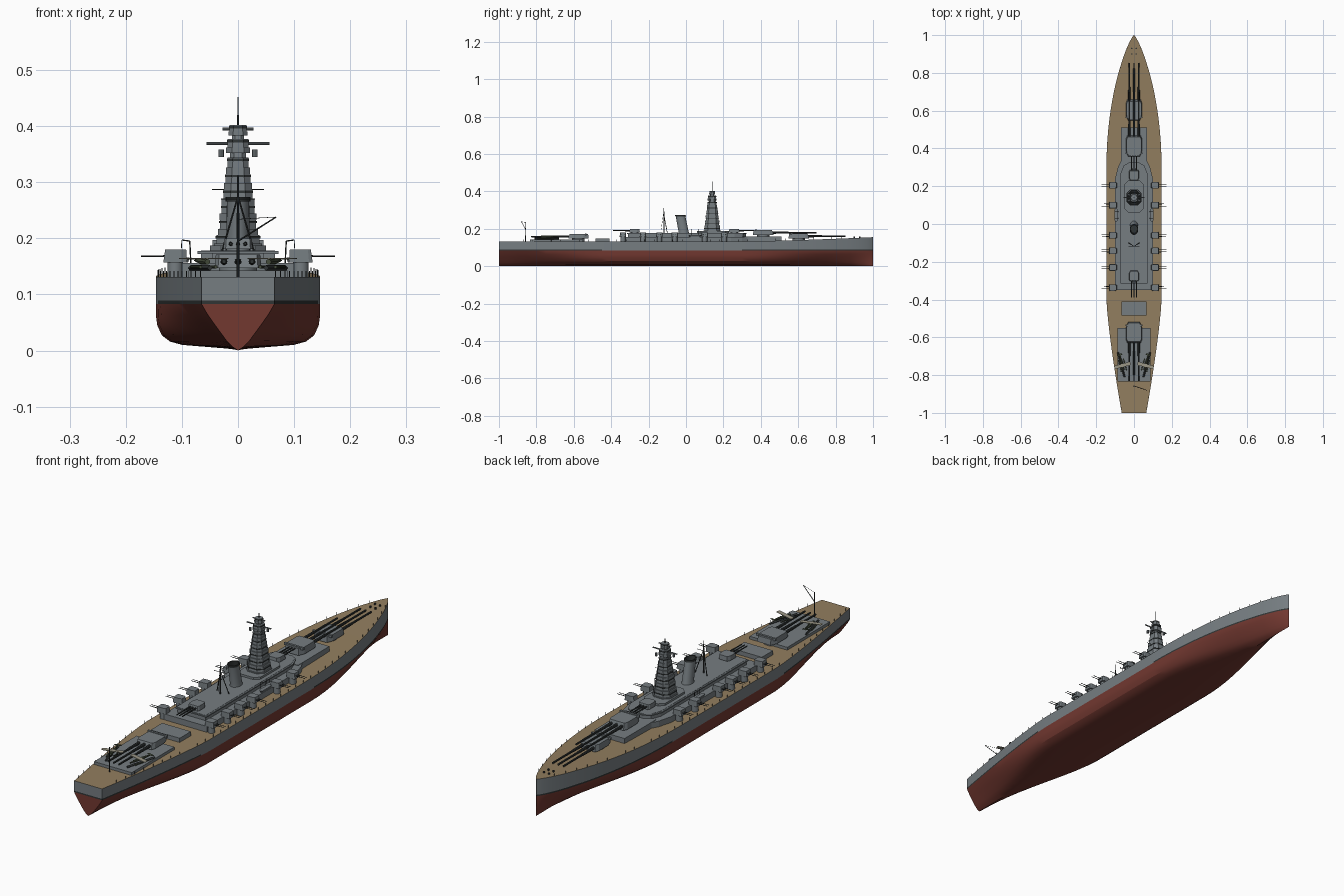
import bpy, bmesh, math
from mathutils import Vector, Matrix

if "Cube" in bpy.data.objects:
    bpy.data.objects.remove(bpy.data.objects["Cube"])


def mat(name, r, g, b):
    m = bpy.data.materials.new(name)
    m.diffuse_color = (r, g, b, 1)
    m.use_nodes = True
    m.node_tree.nodes["Principled BSDF"].inputs["Base Color"].default_value = m.diffuse_color
    return m


STEEL = mat("steel", .18, .205, .22)
DARK = mat("dark_metal", .03, .035, .035)
RED = mat("antifouling", .17, .04, .03)
WOOD = mat("deck_wood", .29, .21, .115)
GREEN = mat("aircraft_green", .06, .075, .045)
PALE = mat("pale_wing", .33, .31, .24)


def finish(name, bm, *mats, smooth=None):
    bmesh.ops.remove_doubles(bm, verts=bm.verts, dist=1e-6)
    bmesh.ops.recalc_face_normals(bm, faces=bm.faces)
    me = bpy.data.meshes.new(name)
    bm.to_mesh(me)
    bm.free()
    ob = bpy.data.objects.new(name, me)
    bpy.context.collection.objects.link(ob)
    for m in mats:
        me.materials.append(m)
    if smooth:
        bpy.ops.object.select_all(action='DESELECT')
        ob.select_set(True)
        bpy.context.view_layer.objects.active = ob
        bpy.ops.object.shade_smooth_by_angle(angle=math.radians(smooth))
    return ob


def prism(name, plan, z0, z1, m=STEEL, top=None, M=Matrix()):
    """Plan polygon raised from z0 to z1, optionally with another top outline."""
    bm = bmesh.new()
    a = [bm.verts.new(M @ Vector((x, y, z0))) for x, y in plan]
    b = [bm.verts.new(M @ Vector((x, y, z1))) for x, y in (top or plan)]
    bm.faces.new(a)
    bm.faces.new(b)
    for i in range(len(a)):
        j = (i + 1) % len(a)
        bm.faces.new((a[i], a[j], b[j], b[i]))
    return finish(name, bm, m)


def rect(x0, x1, y0, y1, c=0.0):
    if not c:
        return [(x0, y0), (x1, y0), (x1, y1), (x0, y1)]
    return [(x0 + c, y0), (x1 - c, y0), (x1, y0 + c), (x1, y1 - c),
            (x1 - c, y1), (x0 + c, y1), (x0, y1 - c), (x0, y0 + c)]


def rods(name, segs, m=DARK, n=8):
    """Several (start, end, r0, r1) round rods in one object."""
    bm = bmesh.new()
    for p, q, r0, r1 in segs:
        p, q = Vector(p), Vector(q)
        d = q - p
        T = Matrix.Translation((p + q) / 2) @ d.to_track_quat('Z', 'Y').to_matrix().to_4x4()
        bmesh.ops.create_cone(bm, cap_ends=True, segments=n, radius1=r0, radius2=r1,
                              depth=d.length, matrix=T)
    return finish(name, bm, m, smooth=40)


def half_width(y):
    if y > .3:
        return max(.146 * max(0, 1 - ((y - .3) / .7) ** 2) ** .8, .0012)
    return .146 - .081 * (max(0, -.4 - y) / .6) ** 1.3


def deck_z(y):
    return .131 + .024 * (max(0, y - .2) / .8) ** 1.5


# Hull: full midship section blending to a V at both ends
BOX = [(1, .06), (.985, .045), (.93, .027), (.83, .016), (.68, .010), (0, .002)]
VEE = [(.85, .066), (.68, .05), (.5, .034), (.32, .018), (.16, .007), (0, 0)]
ys = [-1 + .05 * i for i in range(37)] + [.85 + .15 * math.sin(k * math.pi / 16) for k in range(1, 9)]
bm = bmesh.new()
rows = []
for y in ys:
    w = half_width(y)
    t = max(0, -.4 - y) / .6 if y < 0 else max(0, y - .3) / .7
    f = t * t * (3 - 2 * t)
    half = [(w, deck_z(y)), (w, .089), (w, .083)]
    half += [(w * (a * (1 - f) + c * f), b * (1 - f) + d * f) for (a, b), (c, d) in zip(BOX, VEE)]
    full = half + [(-x, z) for x, z in reversed(half[:-1])]
    rows.append([bm.verts.new((x, y, z)) for x, z in full])
n = len(rows[0])
for i in range(len(rows) - 1):
    a, b = rows[i], rows[i + 1]
    for k in range(n):
        fc = bm.faces.new((a[k], a[(k + 1) % n], b[(k + 1) % n], b[k]))
        r = min(k, n - 2 - k)
        ends = ys[i] < -.45 or ys[i] > .28
        fc.material_index = 3 if k == n - 1 else 0 if r == 0 else (1 if ends else 0) if r == 1 else 2
for row in (rows[0], rows[-1]):
    for lo, hi, mi in ((0, 1, 0), (1, 2, 1)):
        bm.faces.new((row[lo], row[hi], row[n - 1 - hi], row[n - 1 - lo])).material_index = mi
    bm.faces.new(row[2:n - 2]).material_index = 2
finish("hull", bm, STEEL, DARK, RED, WOOD, smooth=28)

# Guard rail posts and wire along the deck edge
posts = []
py = [-.97 + .05 * i for i in range(39)]
for s in (-1, 1):
    pts = [Vector((s * (half_width(y) - .003), y, deck_z(y))) for y in py]
    posts += [(p, p + Vector((0, 0, .011)), .0009, .0009) for p in pts]
rods("guard_rails", posts, n=5)
rods("bollards", [((s * .012, y, .145), (s * .012, y, .158), .004, .004)
                  for s in (-1, 1) for y in (.9, .93)])

# Deckhouses
low = [(-.1, -.35), (.1, -.35), (.1, .24), (.085, .3), (.07, .33), (-.07, .33), (-.085, .3), (-.1, .24)]
prism("main_deckhouse", low, .125, .156)
prism("forward_deckhouse", rect(-.07, .07, .3, .51), .125, .158)
up = [(-.066, -.31), (.066, -.31), (.066, .26), (.05, .305), (.025, .32), (-.025, .32), (-.05, .305), (-.066, .26)]
prism("upper_deckhouse", up, .155, .178)
prism("upper_deck_edge", [(x * 1.1, y * 1.015) for x, y in up], .172, .177)
prism("bridge_base", rect(-.05, .05, .06, .23, .02), .177, .187)
prism("aft_hatch_house", rect(-.067, .067, -.485, -.41), .125, .149)
prism("aircraft_deck", rect(-.088, .088, -.835, -.55), .125, .143)


def turret(name, x, y, z0, z1, ang, L, W, reach, gaps, br, base_z):
    """Gun house facing local +y, with barrels and a round base."""
    M = Matrix.Translation((x, y, 0)) @ Matrix.Rotation(ang, 4, 'Z')
    h = L / 2
    plan = [(-W * .75, -h), (W * .75, -h), (W, -h * .5), (W, h * .7), (W * .85, h), (-W * .85, h), (-W, h * .7), (-W, -h * .5)]
    roof = [(a * .94, b * .94 if b < h * .6 else b * .85) for a, b in plan]
    prism(name, plan, z0, z1, STEEL, roof, M)
    zg = z0 + (z1 - z0) * .48
    rods(name + "_barrels", [(M @ Vector((g, h * .7, zg)), M @ Vector((g, h + (reach - h) * e, zg)), br * r, br * r * .8)
                             for g in gaps for e, r in ((.35, 1.35), (1, 1))])
    rods(name + "_base", [((x, y, base_z), (x, y, z0 + .001), W * .8, W * .8)], STEEL, 24)
    return M


# Main triple turrets with rangefinder arms
for nm, y, z0, z1, ang, reach in (("turret_fore", .603, .148, .174, 0, .25),
                                  ("turret_second", .413, .166, .194, 0, .285),
                                  ("turret_aft", -.575, .147, .171, math.pi, .255)):
    M = turret(nm, 0, y, z0, z1, ang, .11, .042, reach, (-.025, 0, .025), .0048, z0 - .025)
    prism(nm + "_rangefinder", rect(-.045, .045, -.043, -.034), z1 - .007, z1 + .003, M=M)

# Secondary triple turrets on the centreline
for nm, y, ang in (("second_gun_fore", .258, 0), ("second_gun_aft", -.275, math.pi)):
    turret(nm, 0, y, .181, .2, ang, .056, .026, .115, (-.013, 0, .013), .003, .17)

# Side gun mounts
for s in (-1, 1):
    for i, y in enumerate((.205, .1, -.06, -.142, -.23, -.337)):
        turret(f"side_gun_{i}", s * .112, y, .157, .18, -s * math.pi / 2, .042, .0175, .061,
               (-.006, .006), .0014, .125)

# Bridge tower: stacked chamfered tiers with platform lips
tiers = [(.18, .206, .043, .046), (.206, .233, .036, .042), (.233, .26, .033, .038), (.26, .287, .029, .035),
         (.287, .315, .025, .031), (.315, .344, .021, .027), (.344, .352, .016, .02), (.352, .377, .021, .024),
         (.377, .383, .012, .012), (.383, .402, .017, .016)]
for i, (z0, z1, a, b) in enumerate(tiers):
    o = rect(-a, a, .14 - b, .14 + b, a * .5)
    prism(f"tower_tier_{i}", [(x * .92, .14 + (y - .14) * .92) for x, y in o], z0, z1, top=[(x * .88, .14 + (y - .14) * .88) for x, y in o])
    if i not in (6, 8):
        prism(f"tower_lip_{i}", o, z0, z0 + (z1 - z0) * .4)
        prism(f"tower_window_{i}", [(x * .93, .14 + (y - .14) * .93) for x, y in o], z1 - .006, z1 - .002, DARK)
rods("tower_rangefinders", [((-.056, .14, .369), (.056, .14, .369), .0028, .0028),
                            ((-.028, .14, .395), (.028, .14, .395), .0025, .0025)], STEEL)
rods("tower_mast", [((0, .14, .4), (0, .14, .42), .0018, .0018), ((0, .14, .42), (0, .14, .452), .0009, .0007),
                    ((-.046, .14, .287), (.046, .14, .287), .0008, .0008)])
rods("tower_searchlights", [((s * .03, y, .345), (s * .03, y, .358), .005, .005)
                            for s in (-1, 1) for y in (.125, .155)], STEEL)

# Raked oval funnel with dark open cap
bm = bmesh.new()
N = 24
rings = []
for z, y, k in ((.175, -.012, 1.08), (.19, -.014, 1), (.266, -.029, .95), (.266, -.029, 1.05),
                (.274, -.03, 1.05), (.274, -.03, .85), (.25, -.026, .85)):
    rings.append([bm.verts.new((.021 * k * math.cos(2 * math.pi * i / N), y + .027 * k * math.sin(2 * math.pi * i / N), z))
                  for i in range(N)])
for j in range(6):
    for i in range(N):
        q = (i + 1) % N
        bm.faces.new((rings[j][i], rings[j][q], rings[j + 1][q], rings[j + 1][i])).material_index = int(j > 1)
bm.faces.new(rings[0])
bm.faces.new(rings[-1]).material_index = 1
finish("funnel", bm, STEEL, DARK, smooth=35)

# Tripod mainmast
rods("mainmast", [((0, -.118, .175), (0, -.118, .312), .003, .0015),
                  ((-.028, -.1, .178), (0, -.118, .275), .0018, .0015),
                  ((.028, -.1, .178), (0, -.118, .275), .0018, .0015),
                  ((-.03, -.118, .27), (.03, -.118, .27), .001, .001),
                  ((0, -.118, .3), (0, -.133, .195), .0008, .0008)])

# Boat davits and boats on each side
for s in (-1, 1):
    dav = []
    for y in (.065, .03):
        dav += [((s * .084, y, .155), (s * .086, y, .195), .0012, .0012),
                ((s * .086, y, .195), (s * .1, y, .197), .0012, .001), ((s * .1, y, .197), (s * .101, y, .182), .0007, .0007)]
    rods("boat_davits", dav)
    prism("boat", rect(s * .094 - .005, s * .094 + .005, .02, .075, .003), .157, .166, STEEL,
          rect(s * .094 - .008, s * .094 + .008, .012, .083, .006))

# Catapults and floatplanes on the aft deck
for s in (-1, 1):
    a, b = Vector((s * .048, -.665, .147)), Vector((s * .048 + s * .034, -.675, .147))
    rods("catapult", [((s * .085, -.68, .147), (s * .05, -.81, .147), .005, .005)], DARK, 4)
    M = Matrix.Translation((s * .062, -.745, 0)) @ Matrix.Rotation(s * .28, 4, 'Z')
    M = Matrix.Translation((s * .062, -.745, 0)) @ Matrix.Rotation(-s * .26, 4, 'Z')
    P = lambda x, y, z: M @ Vector((x, y, z))
    rods("plane_body", [(P(0, -.03, .158), P(0, .012, .159), .005, .006),
                        (P(0, .012, .159), P(0, .06, .161), .006, .0015)] +
         [(P(k * .014, -.035, .149), P(k * .014, .03, .149), .003, .0025) for k in (-1, 1)], GREEN)
    prism("plane_wings", rect(-.044, .044, -.013, .005, .004), .163, .165, PALE, M=M)
    prism("plane_tail", rect(-.014, .014, .05, .059), .161, .1625, GREEN, M=M)

# Stern aircraft crane
rods("stern_crane", [((0, -.857, .128), (0, -.857, .235), .0028, .0018),
                     ((0, -.857, .195), (.068, -.88, .238), .0016, .0012),
                     ((0, -.857, .234), (.068, -.88, .238), .0005, .0005)])
